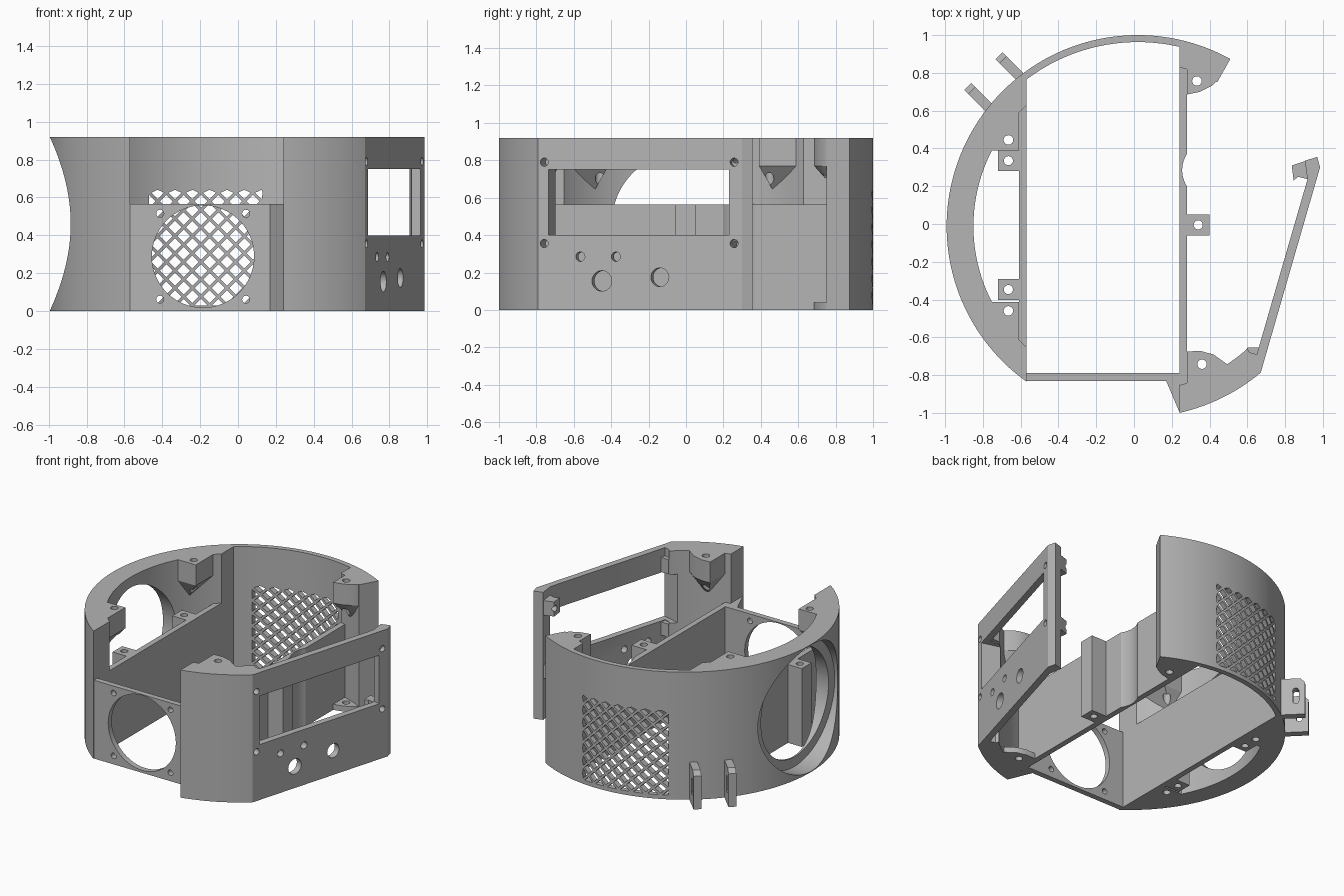
import bpy, bmesh, math
from mathutils import Vector, Matrix

cube = bpy.data.objects.get("Cube")
if cube:
    bpy.data.objects.remove(cube)

CX, CY = 0.02, -0.012            # centre of the round shell
RO, RI, RT = 1.012, 0.87, 0.975  # outer, thick inner, thin inner radius
H, LOW = 0.92, 0.565             # full height, inner wall height

grey = bpy.data.materials.new("plain grey")
grey.use_nodes = True
COL = (0.46, 0.46, 0.46, 1)
grey.diffuse_color = COL
grey.node_tree.nodes["Principled BSDF"].inputs["Base Color"].default_value = COL


def finish(name, bm):
    bmesh.ops.recalc_face_normals(bm, faces=bm.faces)
    me = bpy.data.meshes.new(name)
    bm.to_mesh(me)
    bm.free()
    me.materials.append(grey)
    ob = bpy.data.objects.new(name, me)
    bpy.context.collection.objects.link(ob)
    return ob


def loft(bm, low, high):
    """Closed solid between two matching loops."""
    a = [bm.verts.new(p) for p in low]
    b = [bm.verts.new(p) for p in high]
    bm.faces.new(a)
    bm.faces.new(b)
    for i in range(len(a)):
        j = (i + 1) % len(a)
        bm.faces.new((a[i], a[j], b[j], b[i]))


def prism(name, pts, z0=0.0, z1=H):
    bm = bmesh.new()
    loft(bm, [(x, y, z0) for x, y in pts], [(x, y, z1) for x, y in pts])
    return finish(name, bm)


def block(name, x0, x1, y0, y1, z0=0.0, z1=LOW):
    return prism(name, [(x0, y0), (x1, y0), (x1, y1), (x0, y1)], z0, z1)


def drill(bm, loc, r, axis, depth, seg=32):
    m = Matrix.Translation(loc) @ Vector(axis).to_track_quat("Z", "Y").to_matrix().to_4x4()
    bmesh.ops.create_cone(bm, cap_ends=True, segments=seg, radius1=r, radius2=r,
                          depth=depth, matrix=m)


def cut(ob, bm):
    tool = finish("cutter", bm)
    tool.hide_render = True
    mod = ob.modifiers.new("cut", "BOOLEAN")
    mod.operation, mod.solver, mod.object = "DIFFERENCE", "EXACT", tool
    bpy.context.view_layer.objects.active = ob
    bpy.ops.object.modifier_apply(modifier=mod.name)
    bpy.data.objects.remove(tool)


def cut_holes(ob, locs, r, axis=(0, 0, 1), depth=3.0, seg=32):
    bm = bmesh.new()
    for p in locs:
        drill(bm, p, r, axis, depth, seg)
    cut(ob, bm)


def arc(r, xa, xb, side, n=40):
    """Points on a shell circle from x = xa to x = xb, back (1) or front (-1)."""
    a, b = (math.acos((x - CX) / r) for x in (xa, xb))
    return [(CX + r * math.cos(a + (b - a) * i / n),
             CY + side * r * math.sin(a + (b - a) * i / n)) for i in range(n + 1)]


def flip(pts):
    return [(x, 2 * CY - y) for x, y in pts]


# Thick round shell on one side, with a stepped porthole
outer = arc(RO, -0.57, CX - RO, 1)
inner = arc(RI, -0.57, CX - RI, 1)
shell = prism("round_shell", outer + flip(outer)[-2::-1] + flip(inner) + inner[-2::-1])
cut_holes(shell, [(-1.36, CY, 0.46)], 0.455, (1, 0, 0), 1.0, 96)
cut_holes(shell, [(-0.9, CY, 0.46)], 0.385, (1, 0, 0), 0.8, 96)

# Thin back wall with a diamond grille
back = prism("back_wall", arc(RO, 0.24, -0.57, 1) + arc(RT, -0.57, 0.24, 1))
bm = bmesh.new()
pitch, half = 0.0915, 0.034
X0, X1, Z0, Z1 = -0.47, 0.13, 0.03, 0.64
for row in range(15):
    for col in range(8):
        x = X0 + (col + 0.5 * (row % 2)) * pitch
        z = Z0 + 0.5 * row * pitch
        quad = []
        for dx, dz in ((-half, 0), (0, -half), (half, 0), (0, half)):
            p = (min(max(x + dx, X0), X1), min(max(z + dz, Z0), Z1))
            if p not in quad:
                quad.append(p)
        width = max(p[0] for p in quad) - min(p[0] for p in quad)
        tall = max(p[1] for p in quad) - min(p[1] for p in quad)
        if len(quad) > 2 and min(width, tall) > 0.015:
            loft(bm, [(a, 0.6, b) for a, b in quad], [(a, 1.2, b) for a, b in quad])
cut(back, bm)

# Thick ends of the shell
prism("back_end", arc(RO, 0.51, 0.24, 1, 12) + arc(RI, 0.24, 0.44, 1, 12))
front_end = prism("front_end", arc(RO, 0.24, 0.67, -1, 16) + [(0.65, -0.69), (0.612, -0.68)]
                  + arc(RI, 0.60, 0.24, -1, 16))
prism("front_lip", [(0.17, -0.83), (0.24, -0.995), (0.24, -0.79)], 0, LOW)

# Front wall with fan opening and screw holes
front = block("fan_wall", -0.57, 0.24, -0.83, -0.79)
cut_holes(front, [(-0.185, -0.8, 0.288)], 0.27, (0, 1, 0), 0.4, 64)
cut_holes(front, [(-0.185 + sx * 0.227, -0.8, 0.288 + sz * 0.227)
                  for sx in (-1, 1) for sz in (-1, 1)], 0.02, (0, 1, 0), 0.4, 20)

# Inner dividing walls and their screw columns
block("shell_divider", -0.61, -0.57, -0.655, 0.63)
divider = block("side_divider", 0.24, 0.28, -0.85, 0.83)
cut_holes(divider, [(0.412, 0.285, 0.3)], 0.157, seg=64)
post = block("side_column", 0.28, 0.40, -0.06, 0.05)
cut_holes(post, [(0.34, -0.005, 0.3)], 0.024)
for y, side in ((0.335, "back"), (-0.347, "front")):
    post = block(side + "_shell_column", -0.72, -0.61, y - 0.055, y + 0.055)
    cut_holes(post, [(-0.665, y, 0.3)], 0.024)


# Screw bosses: tapered below the top rim, thin tabs at the bottom
def boss(name, pts, hole, tip):
    bm = bmesh.new()
    loft(bm, [(x, y, 0.77) for x, y in pts], [(x, y, H) for x, y in pts])
    top = finish(name + "_top_boss", bm)
    bm = bmesh.new()
    loft(bm, [(tip[0] + 0.25 * (x - tip[0]), tip[1] + 0.25 * (y - tip[1]), 0.64)
              for x, y in pts], [(x, y, 0.77) for x, y in pts])
    taper = finish(name + "_boss_taper", bm)
    tab = prism(name + "_bottom_tab", pts, 0, 0.04)
    for ob in (top, taper, tab):
        cut_holes(ob, [(*hole, 0.5)], 0.025)


shell_boss = [(-0.61, 0.39), (-0.61, 0.602), (-0.69, 0.56), (-0.79, 0.44), (-0.79, 0.39)]
boss("shell_back", shell_boss, (-0.665, 0.445), (-0.75, 0.49))
boss("shell_front", flip(shell_boss), (-0.665, -0.46), flip([(-0.75, 0.49)])[0])
boss("back_end", [(0.28, 0.87), (0.28, 0.685), (0.35, 0.70), (0.41, 0.73), (0.44, 0.757),
                  (0.46, 0.80)], (0.333, 0.757), (0.36, 0.84))
boss("front_end", [(0.28, -0.87), (0.28, -0.675), (0.35, -0.672), (0.42, -0.69),
                   (0.49, -0.74), (0.49, -0.80)], (0.36, -0.742), (0.40, -0.82))

# Slanted side panel
start, end = Vector((0.67, -0.79, 0)), Vector((0.985, 0.30, 0))
along = (end - start).normalized()
normal = Vector((along.y, -along.x, 0))


def on_panel(y, z):
    p = start + along * ((y - start.y) / along.y)
    return Vector((p.x, p.y, z))


panel = prism("side_panel", [start.xy, end.xy, (0.97, 0.355), (0.905, 0.335),
                             (0.918, 0.235), (0.65, -0.69)])
# The window runs square to the panel, into the shell end as well
for ob in (panel, front_end):
    bm = bmesh.new()
    a, b = on_panel(-0.735, 0), on_panel(0.23, 0)
    ring = [a + normal * 0.1, b + normal * 0.1, b - normal * 0.14, a - normal * 0.14]
    loft(bm, [(p.x, p.y, 0.40) for p in ring], [(p.x, p.y, 0.75) for p in ring])
    cut(ob, bm)
    for r, spots in ((0.022, [(y, z) for y in (-0.758, 0.257) for z in (0.355, 0.79)]),
                     (0.025, [(-0.565, 0.285), (-0.375, 0.285)]),
                     (0.055, [(-0.45, 0.155)]), (0.05, [(-0.14, 0.175)])):
        cut_holes(ob, [on_panel(y, z) for y, z in spots], r, normal, 0.2)

# Screw blocks behind the panel corners
for z0, z1, level in ((0.30, 0.395, "lower"), (0.755, 0.86, "upper")):
    hook = prism(level + "_back_hook", [(0.97, 0.355), (0.835, 0.31), (0.845, 0.23),
                                        (0.868, 0.25), (0.93, 0.235)], z0, z1)
    cut_holes(hook, [on_panel(0.257, (z0 + z1) / 2)], 0.022, normal, 0.5)
    prism(level + "_front_block", [(0.66, -0.70), (0.66, -0.655), (0.60, -0.655),
                                   (0.58, -0.70)], z0, z1)

# Two slotted prongs on the outside of the shell
out = Vector((-1, 1, 0)).normalized()
wide = Vector((1, 1, 0)).normalized()
for tip, side in (((-0.715, 0.89), "inner"), ((-0.88, 0.728), "outer")):
    tip = Vector((*tip, 0))
    profile = [(0, 0), (0, 0.24), (-0.03, 0.27), (-0.17, 0.27), (-0.17, 0)]
    bm = bmesh.new()
    loft(bm, *[[tip + out * u + wide * s + Vector((0, 0, z)) for u, z in profile]
               for s in (-0.026, 0.026)])
    prong = finish(side + "_prong", bm)
    bm = bmesh.new()
    slot = [(0.02 * math.cos(t * math.pi / 8) - 0.06,
             0.14 + 0.02 * math.sin(t * math.pi / 8) + (0.04 if t <= 8 else -0.04))
            for t in range(17)]
    loft(bm, *[[tip + out * u + wide * s + Vector((0, 0, z)) for u, z in slot]
               for s in (-0.1, 0.1)])
    cut(prong, bm)

# Smooth curved walls, crisp edges
for ob in bpy.context.collection.objects:
    if ob.type == "MESH" and grey.name in ob.data.materials:
        bpy.ops.object.select_all(action="DESELECT")
        ob.select_set(True)
        bpy.context.view_layer.objects.active = ob
        bpy.ops.object.shade_smooth_by_angle(angle=math.radians(25))
